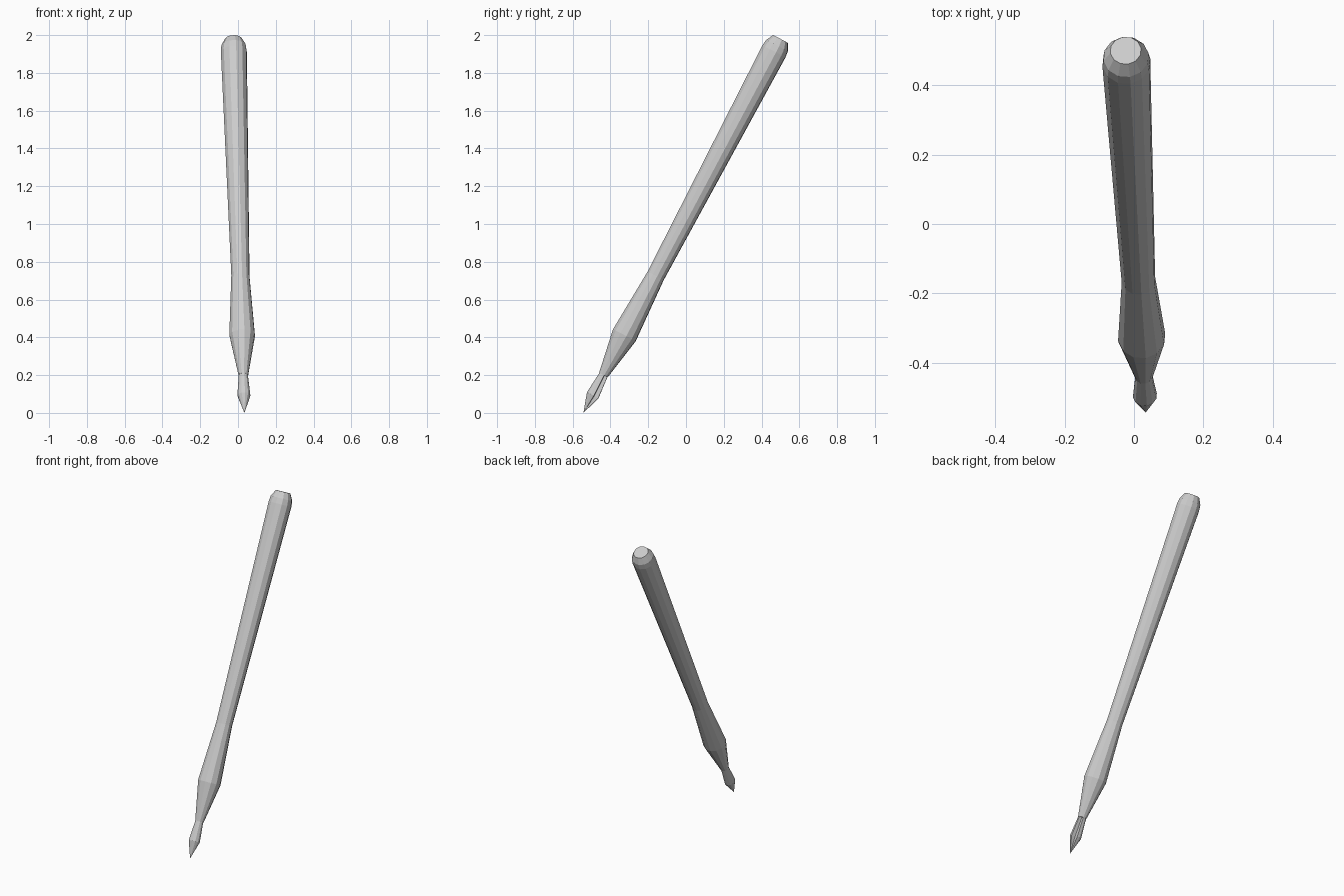
import bpy, bmesh, math
from mathutils import Vector

if "Cube" in bpy.data.objects:
    bpy.data.objects.remove(bpy.data.objects["Cube"])

TIP = Vector((0.034, -0.543, 0.0))
TOP = Vector((-0.024, 0.5, 1.979))
AXIS = TOP - TIP
LENGTH = AXIS.length
TILT = AXIS.to_track_quat('Z', 'Y').to_matrix().to_4x4()


def local_angle(direction):
    # angle around the shaft of a world direction
    d = TILT.to_3x3().inverted() @ Vector(direction)
    return math.atan2(d.y, d.x)


def turned(name, profile, sides=12, groove=0.0):
    """Lathe (distance, radius) pairs about the tilted axis; radius 0 is a point.
    groove pulls one corner of the middle rings inward."""
    bm = bmesh.new()
    start = local_angle((0.8, 0.6, -0.3))
    rings = []
    for s, r in profile:
        if r == 0:
            rings.append([bm.verts.new((0, 0, s))])
            continue
        ring = []
        for i in range(sides):
            a = start + 2 * math.pi * i / sides
            k = r * (1 - groove) if i == 0 else r
            ring.append(bm.verts.new((k * math.cos(a), k * math.sin(a), s)))
        rings.append(ring)
    for a, b in zip(rings, rings[1:]):
        for i in range(sides):
            j = (i + 1) % sides
            if len(a) == 1:
                bm.faces.new((a[0], b[j], b[i]))
            else:
                bm.faces.new((a[i], a[j], b[j], b[i]))
    for end in (rings[0], rings[-1]):
        if len(end) > 1:
            bm.faces.new(end)
    bmesh.ops.recalc_face_normals(bm, faces=bm.faces[:])
    bm.transform(TILT)
    bmesh.ops.translate(bm, verts=bm.verts[:], vec=TIP)
    mesh = bpy.data.meshes.new(name)
    bm.to_mesh(mesh)
    bm.free()
    obj = bpy.data.objects.new(name, mesh)
    bpy.context.collection.objects.link(obj)
    return obj


# long handle with swelling grip and rounded end
turned("handle", [(0.226, 0.026), (0.464, 0.069), (0.82, 0.049),
                  (LENGTH - 0.075, 0.07), (LENGTH - 0.04, 0.066),
                  (LENGTH, 0.045)])

# pointed nib with a narrow groove
turned("nib", [(0, 0), (0.105, 0.035), (0.235, 0.024)], groove=0.6)
